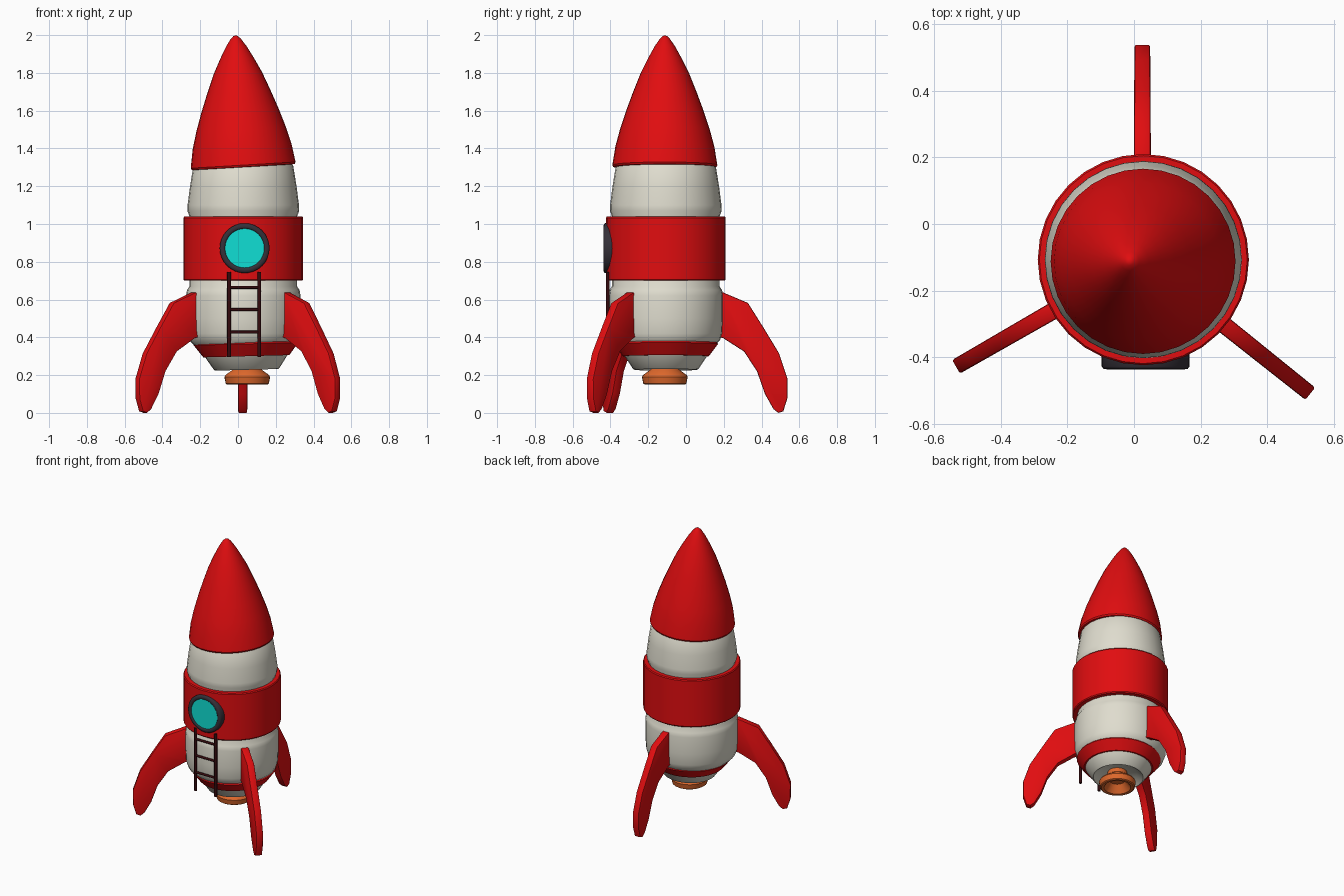
import bpy, bmesh, math
from mathutils import Matrix, Vector

cube = bpy.data.objects.get("Cube")
if cube:
    bpy.data.objects.remove(cube, do_unlink=True)


def material(name, rgb):
    m = bpy.data.materials.new(name)
    m.use_nodes = True
    m.diffuse_color = (*rgb, 1)
    bsdf = next(n for n in m.node_tree.nodes if n.type == 'BSDF_PRINCIPLED')
    bsdf.inputs["Base Color"].default_value = (*rgb, 1)
    return m


RED = material("bright red", (0.75, 0.004, 0.005))
CREAM = material("cream white", (0.74, 0.72, 0.62))
ORANGE = material("nozzle orange", (0.74, 0.14, 0.025))
CYAN = material("glass cyan", (0.005, 0.74, 0.66))
GREY = material("dark grey", (0.035, 0.03, 0.04))
MAROON = material("dark maroon", (0.035, 0.003, 0.004))

CX, CY = 0.028, -0.107          # hull axis


def finish(name, bm, mats, loc=(0, 0, 0), rot=(0, 0, 0), angle=35):
    mesh = bpy.data.meshes.new(name)
    bm.to_mesh(mesh)
    bm.free()
    for m in mats:
        mesh.materials.append(m)
    ob = bpy.data.objects.new(name, mesh)
    bpy.context.collection.objects.link(ob)
    ob.location = loc
    ob.rotation_euler = [math.radians(a) for a in rot]
    bpy.ops.object.select_all(action='DESELECT')
    ob.select_set(True)
    bpy.context.view_layer.objects.active = ob
    bpy.ops.object.shade_smooth_by_angle(angle=math.radians(angle))
    return ob


def lathe(name, profile, mats, loc, rot=(0, 0, 0), paint=None, closed=False, n=32, angle=35):
    """Turn (radius, height) points, listed bottom to top, about the local z axis."""
    bm = bmesh.new()
    turns = [2 * math.pi * i / n for i in range(n)]
    rings = [[bm.verts.new((r * math.cos(t), r * math.sin(t), z)) for t in turns]
             for r, z in profile]
    if closed:
        rings.append(rings[0])
    for a, b in zip(rings, rings[1:]):
        for i in range(n):
            j = (i + 1) % n
            f = bm.faces.new((a[i], a[j], b[j], b[i]))
            if paint:
                f.material_index = paint(f.calc_center_median().z)
    bmesh.ops.remove_doubles(bm, verts=bm.verts, dist=1e-5)
    return finish(name, bm, mats, loc, rot, angle)


# Hull, with slight waists just below and above the red band
lathe("hull", [(0.262, 0.36), (0.287, 0.385), (0.299, 0.42), (0.303, 0.5), (0.303, 0.62),
               (0.298, 0.65), (0.285, 0.67), (0.285, 1.04), (0.296, 1.07), (0.295, 1.10),
               (0.282, 1.20), (0.264, 1.31), (0.24, 1.34), (0, 1.34)],
      [CREAM], (CX, CY, 0))
lathe("hull_band", [(0.28, 0.70), (0.312, 0.70), (0.317, 0.707), (0.317, 1.033),
                    (0.312, 1.04), (0.28, 1.04)],
      [RED], (CX, CY, 0), closed=True)

# Tapered tail, leaning slightly, with a painted red ring
lathe("tail", [(0, -0.10), (0.12, -0.11), (0.165, -0.142), (0.173, -0.138), (0.218, -0.07),
               (0.228, -0.07), (0.277, -0.005), (0.272, 0.003), (0.255, 0.01), (0, 0.01)],
      [CREAM, RED], (0.042, CY, 0.37), (0, -1.5, 0),
      paint=lambda z: 1 if -0.071 < z < 0.002 else 0)

# Nose cone, leaning slightly
lathe("nose_cone", [(0, 0.01), (0.255, 0), (0.273, 0.002), (0.278, 0.012), (0.262, 0.11),
                    (0.238, 0.20), (0.205, 0.30), (0.168, 0.40), (0.128, 0.50), (0.088, 0.58),
                    (0.055, 0.64), (0.028, 0.68), (0.012, 0.696), (0, 0.70)],
      [RED], (CX, CY - 0.005, 1.30), (0, -3.4, 0))

# Engine nozzle, hollow from below
lathe("nozzle", [(0, 0.205), (0.05, 0.205), (0.088, 0.152), (0.106, 0.15), (0.114, 0.155),
                 (0.121, 0.19), (0.116, 0.2), (0.068, 0.235), (0.062, 0.28)],
      [ORANGE], (0.049, CY - 0.005, 0))

# Porthole
WX, WZ = 0.035, 0.872
lathe("window_frame", [(0.132, 0), (0.132, 0.038), (0.126, 0.045), (0.111, 0.047),
                       (0.104, 0.042), (0.101, 0.03), (0.101, 0)],
      [GREY], (WX, -0.39, WZ), (90, 0, 0), angle=50)
lathe("window_glass", [(0.104, 0), (0.104, 0.003), (0, 0.003)],
      [CYAN], (WX, -0.428, WZ), (90, 0, 0))


# Ladder
def bar(name, start, end, radius):
    a, b = Vector(start), Vector(end)
    bm = bmesh.new()
    bmesh.ops.create_cone(bm, cap_ends=True, segments=8, radius1=radius, radius2=radius,
                          depth=(b - a).length)
    turn = (b - a).to_track_quat('Z', 'Y').to_matrix().to_4x4()
    bmesh.ops.transform(bm, matrix=Matrix.Translation((a + b) / 2) @ turn, verts=bm.verts)
    finish(name, bm, [MAROON], angle=60)


LX, RX, LY = -0.047, 0.113, -0.414
for side, x in (("right", LX), ("left", RX)):
    bar("ladder_rail_" + side, (x, LY, 0.295), (x, LY, 0.745), 0.010)
for i, z in enumerate((0.427, 0.547, 0.665)):
    bar(f"ladder_rung_{i + 1}", (LX, LY, z), (RX, LY, z), 0.008)

# Fins: one outline (distance from axis, height) used at three headings
FIN = [(0.27, 0.637), (0.305, 0.637), (0.435, 0.582), (0.515, 0.455), (0.60, 0.315),
       (0.645, 0.18), (0.643, 0.075), (0.622, 0.008), (0.595, 0), (0.57, 0.02),
       (0.525, 0.10), (0.483, 0.22), (0.414, 0.325), (0.305, 0.395), (0.27, 0.405)]


def fin(name, heading):
    bm = bmesh.new()
    half = 0.026
    verts = [bm.verts.new((r, -half, z)) for r, z in FIN]
    face = bm.faces.new(verts)
    out = bmesh.ops.extrude_face_region(bm, geom=[face])
    for v in out["geom"]:
        if isinstance(v, bmesh.types.BMVert):
            v.co.y = half
    bmesh.ops.recalc_face_normals(bm, faces=bm.faces)
    rims = [e for e in bm.edges if abs(e.verts[0].co.y - e.verts[1].co.y) < 1e-6]
    bmesh.ops.bevel(bm, geom=rims, offset=0.007, segments=2, profile=0.5, affect='EDGES')
    for v in bm.verts:                      # thin slightly towards the tip
        v.co.y *= 1 - 0.25 * (v.co.x - 0.27)
    finish(name, bm, [RED], (CX - 0.003, CY, 0), (0, 0, heading))


for name, heading in (("fin_back", 90), ("fin_right", 209.9), ("fin_left", -38.6)):
    fin(name, heading)
